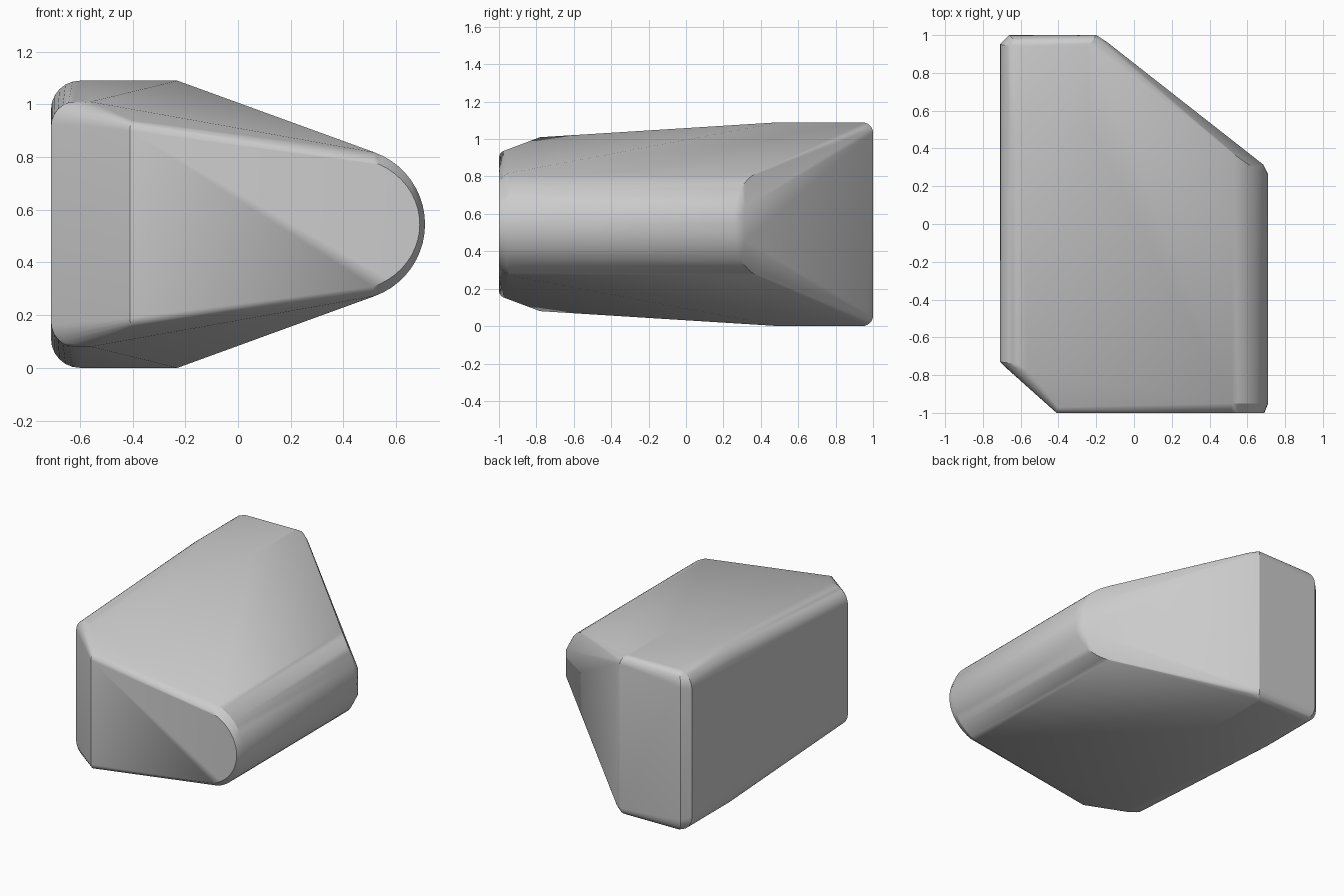
import bpy, bmesh, math
from mathutils import Vector

cube = bpy.data.objects.get("Cube")
if cube:
    bpy.data.objects.remove(cube, do_unlink=True)

MID = 0.545          # height of the mirror plane
NOSE_X, NOSE_R = 0.42, 0.29
points = []


def rounded(side, top, steps=6):
    """Quarter-ellipse corner from a wall point to a top point."""
    for i in range(steps + 1):
        a = i / steps * math.pi / 2
        x = top[0] + (side[0] - top[0]) * math.cos(a)
        y = top[1] + (side[1] - top[1]) * math.cos(a)
        points.append(Vector((x, y, side[2] + (top[2] - side[2]) * math.sin(a))))


def slant(x):
    """Plan line of the slanted rear wall."""
    return 1.0 - (x + 0.19) * 0.784


# Left wall corners, rear to front
rounded((-0.71, 0.95, 0.435), (-0.60, 0.94, 0.545))
rounded((-0.66, 1.0, 0.45), (-0.60, 0.94, 0.545))
rounded((-0.71, 0.50, 0.435), (-0.60, 0.50, 0.545))
rounded((-0.71, -0.73, 0.37), (-0.62, -0.74, 0.465))
rounded((-0.69, -0.75, 0.38), (-0.56, -0.78, 0.465))

# Front edge of the chamfered corner
rounded((-0.41, -1.0, 0.355), (-0.40, -0.96, 0.395))

# Rear corner and the ridge of the roof
rounded((-0.20, 1.0, 0.49), (-0.24, 0.94, 0.545))
rounded((-0.145, slant(-0.145), 0.465), (-0.17, 0.94, 0.52))
points.append(Vector((-0.23, 0.50, 0.545)))

# Half-round nose, cut square in front and slanted behind
for i in range(11):
    a = math.radians(70 * i / 10)
    x, h = NOSE_X + NOSE_R * math.cos(a), NOSE_R * math.sin(a)
    points.append(Vector((x, -0.95, h)))
    points.append(Vector((x, slant(x) - 0.03 - 0.04 * math.sin(a), h)))
    points.append(Vector((x - 0.02 * math.cos(a), -1.0, h * 0.87)))
points.append(Vector((0.685, slant(0.685), 0.09)))

# Wrap both mirrored halves in one skin
bm = bmesh.new()
for p in points:
    for s in (1, -1):
        bm.verts.new((p.x, p.y, MID + s * p.z))
bmesh.ops.remove_doubles(bm, verts=bm.verts, dist=0.0005)
hull = bmesh.ops.convex_hull(bm, input=bm.verts)
loose = {g for g in hull["geom_interior"] + hull["geom_unused"]
         if isinstance(g, bmesh.types.BMVert)}
bmesh.ops.delete(bm, geom=list(loose), context="VERTS")
bmesh.ops.dissolve_limit(bm, angle_limit=math.radians(0.5),
                         verts=bm.verts, edges=bm.edges)
bmesh.ops.recalc_face_normals(bm, faces=bm.faces)
mesh = bpy.data.meshes.new("wedge_body")
bm.to_mesh(mesh)
bm.free()

body = bpy.data.objects.new("wedge_body", mesh)
bpy.context.collection.objects.link(body)

# Plain grey finish
grey = bpy.data.materials.new("plain_grey")
grey.use_nodes = True
color = (0.6, 0.6, 0.6, 1)
grey.diffuse_color = color
grey.node_tree.nodes["Principled BSDF"].inputs["Base Color"].default_value = color
mesh.materials.append(grey)

bpy.ops.object.select_all(action="DESELECT")
body.select_set(True)
bpy.context.view_layer.objects.active = body
bpy.ops.object.shade_smooth_by_angle(angle=math.radians(25))
